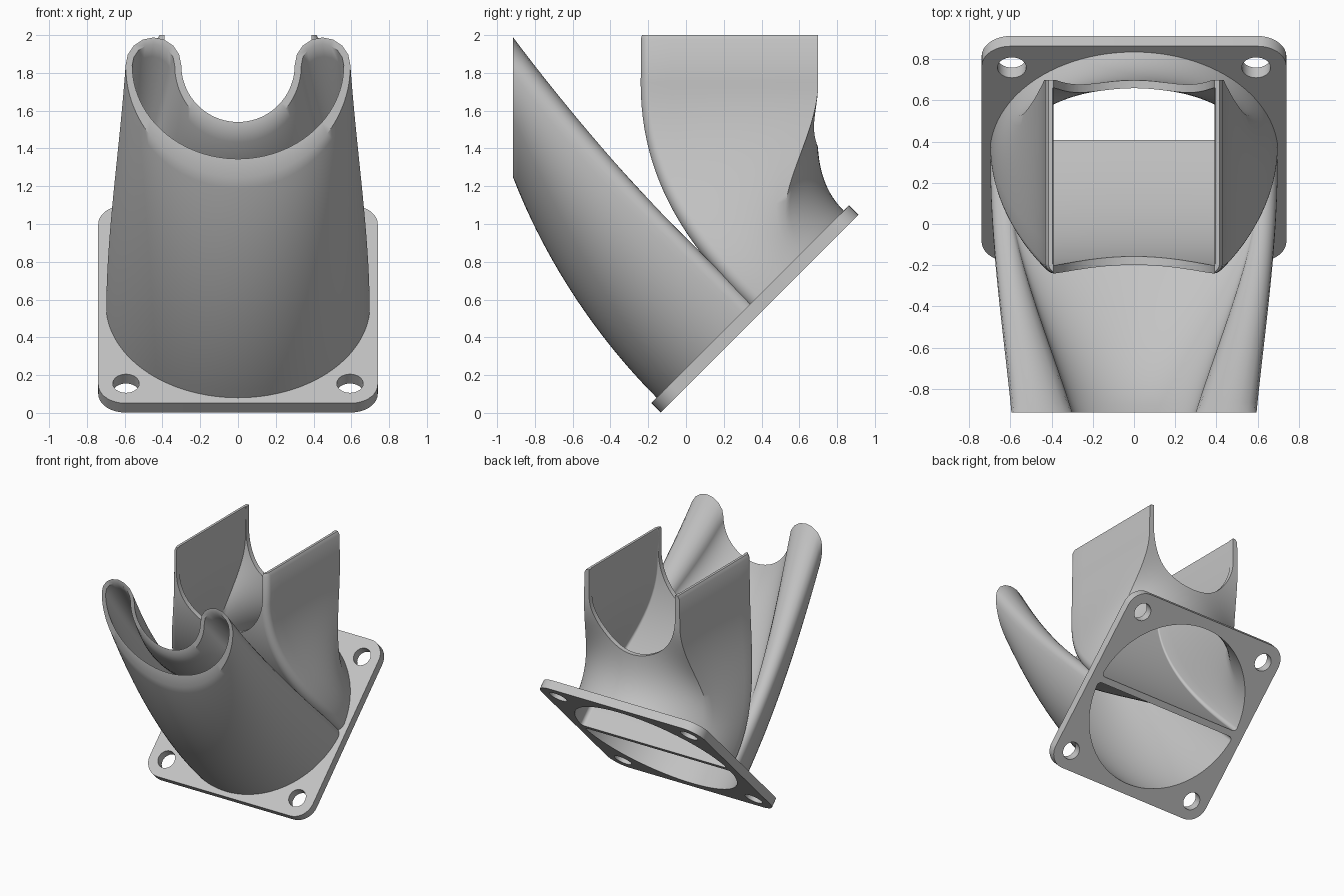
import bpy, bmesh
from math import pi, sin, cos, sqrt, atan2
from mathutils import Vector

if "Cube" in bpy.data.objects:
    bpy.data.objects.remove(bpy.data.objects["Cube"])

grey = bpy.data.materials.new("plain_grey")
grey.use_nodes = True
colour = (0.55, 0.55, 0.55, 1)
grey.diffuse_color = colour
grey.node_tree.nodes["Principled BSDF"].inputs["Base Color"].default_value = colour

# Tilted plate frame: origin on the upper face, V up the slope, N out of the face
X = Vector((1, 0, 0))
V = Vector((0, 1, 1)).normalized()
N = Vector((0, -1, 1)).normalized()
ORIGIN = Vector((0, 0.34, 0.575))
THICK, WALL = 0.07, 0.04
K, M, STEPS = 49, 7, 24


def on_plate(x, v, depth=0):
    return ORIGIN + X * x + V * v - N * depth


def sweep(a, b, n):
    return [a + (b - a) * i / (n - 1) for i in range(n)]


def arc(cx, cy, rx, ry, a, b, n):
    return [(cx + rx * cos(t), cy + ry * sin(t)) for t in sweep(a, b, n)]


def cap(cx, cy, r, a, b):
    return arc(cx, cy, r, r, a, b, M + 2)[1:-1]


def half_moon(inset):
    """Half disc with rounded corners, flat side near w = 0."""
    R, f, g = 0.70, 0.07, -0.015
    cy = f + g
    cx = sqrt((R - f) ** 2 - cy ** 2)
    phi = atan2(cy, cx)
    R, f, g = R - inset, f - inset, g + inset
    chord = [(cx * cos(t), g) for t in sweep(pi, 0, K)]
    return (arc(0, 0, R, R, phi, pi - phi, K) + cap(-cx, cy, f, pi - phi, 1.5 * pi)
            + chord + cap(cx, cy, f, -pi / 2, phi))


def crescent(R, depth, r, r_depth):
    """Ring sector with rounded horns, w pointing down."""
    m, c = (R + r) / 2, (R - r) / 2
    return (arc(0, 0, R, depth, 0, pi, K) + cap(-m, 0, c, pi, 2 * pi)
            + arc(0, 0, r, r_depth, pi, 0, K) + cap(m, 0, c, pi, 2 * pi))


def box_section(hx, y0, y1, rc):
    """Rectangle with rounded front corners, points matched to the half moon."""
    edge = []
    for s in sweep(0, 1, K):
        d = min(s, 1 - s) * 6
        if d < 1:
            x, y = hx, y0 + rc + (y1 - y0 - rc) * d
        else:
            x, y = hx * abs(1 - 2 * s) * 1.5, y1
        edge.append((x if s < 0.5 else -x, y))
    chord = [((hx - rc) * cos(t), y0) for t in sweep(pi, 0, K)]
    return (edge + cap(rc - hx, y0 + rc, rc, pi, 1.5 * pi) + chord
            + cap(hx - rc, y0 + rc, rc, 1.5 * pi, 2 * pi))


def blend(p0, p1, m0, m1, t):
    return (p0 * (2 * t**3 - 3 * t**2 + 1) + m0 * (t**3 - 2 * t**2 + t)
            + p1 * (3 * t**2 - 2 * t**3) + m1 * (t**3 - t**2))


def finish(name, bm):
    bmesh.ops.recalc_face_normals(bm, faces=bm.faces)
    mesh = bpy.data.meshes.new(name)
    bm.to_mesh(mesh)
    bm.free()
    mesh.materials.append(grey)
    ob = bpy.data.objects.new(name, mesh)
    bpy.context.collection.objects.link(ob)
    return ob


def prism(bm, bottom, top):
    a = [bm.verts.new(p) for p in bottom]
    b = [bm.verts.new(p) for p in top]
    bm.faces.new(a)
    bm.faces.new(b)
    for i in range(len(a)):
        j = (i + 1) % len(a)
        bm.faces.new((a[i], a[j], b[j], b[i]))


def tube(name, outer, inner):
    """Closed wall between an outer and an inner stack of rings."""
    bm = bmesh.new()
    rings = [[bm.verts.new(p) for p in ring] for ring in outer + inner[::-1]]
    for a, b in zip(rings, rings[1:] + rings[:1]):
        for i in range(len(a)):
            j = (i + 1) % len(a)
            bm.faces.new((a[i], a[j], b[j], b[i]))
    return finish(name, bm)


def cut(ob, cutter):
    cutter.hide_render = True
    mod = ob.modifiers.new("cut", 'BOOLEAN')
    mod.operation, mod.solver, mod.object = 'DIFFERENCE', 'EXACT', cutter
    bpy.context.view_layer.objects.active = ob
    bpy.ops.object.modifier_apply(modifier=mod.name)
    bpy.data.objects.remove(cutter)


def smooth(ob, angle):
    bpy.ops.object.select_all(action='DESELECT')
    ob.select_set(True)
    bpy.context.view_layer.objects.active = ob
    bpy.ops.object.shade_smooth_by_angle(angle=angle)


# Mounting plate with rounded corners, four screw holes and two half-moon ports
half, rad, hole = 0.74, 0.14, 0.593
outline = []
for k, (sx, sy) in enumerate([(1, 1), (-1, 1), (-1, -1), (1, -1)]):
    c = half - rad
    outline += arc(sx * c, sy * c, rad, rad, k * pi / 2, (k + 1) * pi / 2, 10)
bm = bmesh.new()
prism(bm, [on_plate(x, v, THICK) for x, v in outline], [on_plate(x, v) for x, v in outline])
plate = finish("mounting_plate", bm)

bm = bmesh.new()
shapes = [arc(sx * hole, sy * hole, 0.07, 0.07, 0, 2 * pi, 33)[:-1]
          for sx in (-1, 1) for sy in (-1, 1)]
shapes += [[(x, s * w) for x, w in half_moon(WALL)] for s in (-1, 1)]
for shape in shapes:
    prism(bm, [on_plate(x, v, THICK * 2) for x, v in shape],
          [on_plate(x, v, -THICK) for x, v in shape])
cut(plate, finish("plate_cutter", bm))
smooth(plate, 0.6)


# Front duct: half moon to an upturned crescent outlet
def front_rings(inset, end):
    pairs = []
    for (x, w), (ex, ew) in zip(half_moon(inset), end):
        p0, p1 = on_plate(x, -w), Vector((ex, -0.915, 1.84 - ew))
        size = (p1 - p0).length
        k = min(max(ew / 0.6, 0), 1)
        m1 = Vector((0, -0.6, 0.8)).lerp(Vector((0, -0.36, 0.93)), k) * size
        m1.x = p1.x - p0.x
        pairs.append((p0, p1, N * size, m1))
    return [[blend(*p, t) for p in pairs] for t in sweep(0, 1, STEPS)]


front = tube("front_duct",
             front_rings(0, crescent(0.595, 0.595, 0.30, 0.30)),
             front_rings(WALL, crescent(0.56, 0.495, 0.335, 0.35)))
smooth(front, 0.7)


# Rear duct: half moon to an upright box outlet
def rear_rings(inset, widths):
    y0, y1, rc = -0.24 + inset, 0.70 - inset, 0.05 - inset
    levels = [[Vector((x, y, z)) for x, y in box_section(hx, y0, y1, rc)]
              for hx, z in zip(widths, (1.75, 1.975, 2.0))]
    pairs = []
    for (x, w), p1 in zip(half_moon(inset), levels[0]):
        p0 = on_plate(x, w)
        size = (p1 - p0).length * 1.1
        pairs.append((p0, p1, N * size, Vector((0, 0, size))))
    return [[blend(*p, t) for p in pairs] for t in sweep(0, 1, STEPS)] + levels[1:]


rear = tube("rear_duct",
            rear_rings(0, (0.435, 0.43, 0.415)),
            rear_rings(WALL, (0.395, 0.39, 0.395)))

# Round-bottomed slot through the rear duct, leaving two side blades
slot = arc(0, 1.80, 0.39, 0.39, pi, 2 * pi, 48) + [(0.39, 2.3), (-0.39, 2.3)]
bm = bmesh.new()
prism(bm, [(x, -1.5, z) for x, z in slot], [(x, 1.5, z) for x, z in slot])
cut(rear, finish("slot_cutter", bm))
smooth(rear, 0.7)
